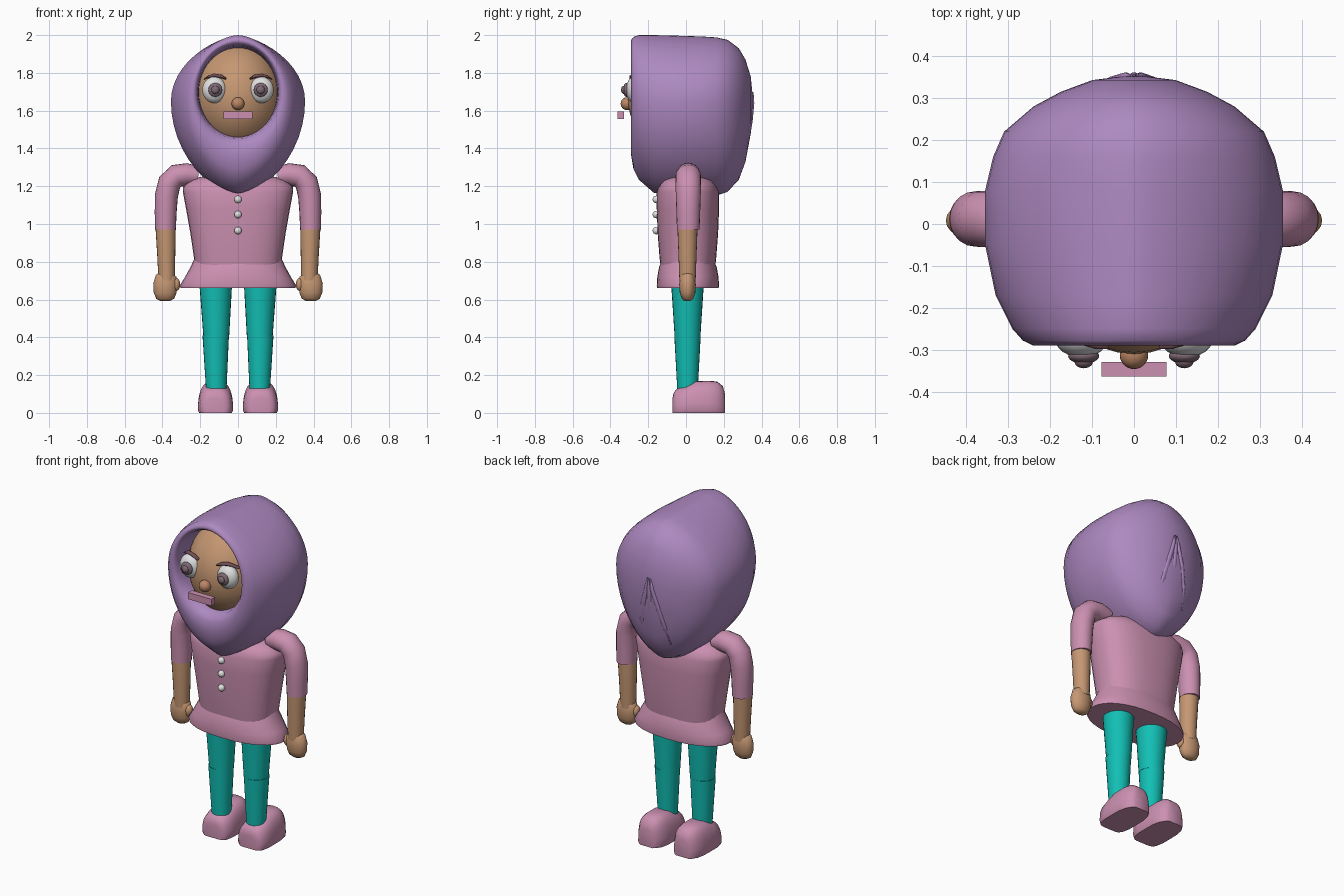
import bpy, bmesh, math
from mathutils import Vector

if "Cube" in bpy.data.objects:
    bpy.data.objects.remove(bpy.data.objects["Cube"])


def material(name, r, g, b):
    m = bpy.data.materials.new(name)
    m.use_nodes = True
    m.diffuse_color = (r, g, b, 1)
    m.node_tree.nodes["Principled BSDF"].inputs["Base Color"].default_value = (r, g, b, 1)
    return m


PURPLE = material("purple cloth", .42, .25, .53)
PINK = material("pink cloth", .60, .28, .44)
TEAL = material("teal leggings", .006, .52, .46)
SKIN = material("skin", .56, .31, .17)
NOSE = material("nose skin", .50, .24, .13)
WHITE = material("white", .75, .75, .75)
IRIS = material("mauve iris", .21, .14, .17)
BROW = material("dark brow", .17, .08, .09)


def finish(name, bm, mat, angle=50):
    bmesh.ops.recalc_face_normals(bm, faces=bm.faces)
    mesh = bpy.data.meshes.new(name)
    bm.to_mesh(mesh)
    bm.free()
    mesh.materials.append(mat)
    ob = bpy.data.objects.new(name, mesh)
    bpy.context.collection.objects.link(ob)
    bpy.ops.object.select_all(action='DESELECT')
    ob.select_set(True)
    bpy.context.view_layer.objects.active = ob
    bpy.ops.object.shade_smooth_by_angle(angle=math.radians(angle))
    return ob


def loft(name, rings, mat, start=True, end=True, angle=50):
    """Skin a list of point rings, with optional end caps."""
    bm = bmesh.new()
    loops = [[bm.verts.new(p) for p in ring] for ring in rings]
    for a, b in zip(loops, loops[1:]):
        for i in range(len(a)):
            j = (i + 1) % len(a)
            bm.faces.new((a[i], a[j], b[j], b[i]))
    if start:
        bm.faces.new(loops[0])
    if end:
        bm.faces.new(loops[-1])
    return finish(name, bm, mat, angle)


def ellipsoid(name, centre, radii, mat, seg=24):
    bm = bmesh.new()
    bmesh.ops.create_uvsphere(bm, u_segments=seg, v_segments=seg // 2, radius=1)
    bmesh.ops.scale(bm, vec=radii, verts=bm.verts)
    bmesh.ops.translate(bm, vec=centre, verts=bm.verts)
    return finish(name, bm, mat)


def spow(v, p):
    return math.copysign(abs(v) ** p, v)


def turn(n):
    return [2 * math.pi * i / n for i in range(n)]


def flat_ring(z, rx, ry, x=0, y=.01, p=1, n=32):
    return [Vector((x + rx * spow(math.cos(t), p), y + ry * spow(math.sin(t), p), z)) for t in turn(n)]


def tube(name, path, mat, n=20):
    """Round limb in the xz plane: path of (x, y, z, radius_x, radius_y)."""
    pts = [Vector(q[:3]) for q in path]
    rings = []
    for i, q in enumerate(path):
        d = (pts[min(i + 1, len(pts) - 1)] - pts[max(i - 1, 0)]).normalized()
        side = Vector((d.z, 0, -d.x))
        rings.append([pts[i] + side * q[3] * math.cos(t) + Vector((0, q[4] * math.sin(t), 0))
                      for t in turn(n)])
    return loft(name, rings, mat)


# Hood: egg sections from the rolled face opening to the back
def hood_ring(y, w, bottom, top, mid, p):
    ring = []
    for t in turn(48):
        s = math.sin(t)
        ring.append((w * spow(math.cos(t), p), y, mid + s * (top - mid if s > 0 else mid - bottom)))
    return ring


hood_sections = [
    (-.12, .205, 1.47, 1.93, 1.70, 1), (-.22, .21, 1.46, 1.94, 1.70, 1),
    (-.265, .216, 1.45, 1.948, 1.70, 1), (-.285, .225, 1.41, 1.96, 1.69, 1),
    (-.29, .24, 1.36, 1.975, 1.68, 1.05), (-.278, .265, 1.29, 1.99, 1.67, 1.15),
    (-.25, .29, 1.235, 2.0, 1.66, 1.2), (-.17, .33, 1.165, 2.0, 1.65, 1.3),
    (-.05, .355, 1.145, 1.997, 1.65, 1.3), (.08, .355, 1.145, 1.993, 1.65, 1.3),
    (.16, .336, 1.15, 1.988, 1.65, 1.25), (.22, .31, 1.17, 1.975, 1.65, 1.2),
    (.28, .24, 1.235, 1.93, 1.64, 1.15), (.315, .175, 1.33, 1.87, 1.64, 1.1),
    (.343, .10, 1.48, 1.78, 1.64, 1), (.352, .03, 1.59, 1.69, 1.64, 1)]
loft("hood", [hood_ring(*s) for s in hood_sections], PURPLE, start=False, angle=80)

# Gathered folds at the back of the hood
for x in (-.05, 0, .04):
    loft("hood_fold", [flat_ring(z, r, r * .8, x * k, y, n=12) for z, r, k, y in
                       ((1.70, .003, .2, .355), (1.64, .012, .4, .352), (1.54, .018, 1, .338),
                        (1.42, .016, 1.6, .318), (1.30, .004, 2, .285))], PURPLE, angle=80)

# Head and face
ellipsoid("head", (0, 0, 1.67), (.25, .31, .30), SKIN, 40)
ellipsoid("nose", (0, -.312, 1.637), (.034, .034, .034), NOSE)
bm = bmesh.new()
bmesh.ops.create_cube(bm, size=1)
bmesh.ops.scale(bm, vec=(.154, .035, .04), verts=bm.verts)
bmesh.ops.translate(bm, vec=(0, -.346, 1.576), verts=bm.verts)
finish("mouth", bm, PINK)

# Torso and flared tunic hem
loft("torso", [flat_ring(z, rx, ry, p=.8) for z, rx, ry in
               ((.70, .22, .135), (.82, .233, .15), (.95, .252, .16), (1.08, .275, .165),
                (1.17, .292, .165), (1.20, .29, .155), (1.23, .25, .14), (1.25, .20, .11))], PINK)
loft("tunic_hem", [flat_ring(z, rx, ry, p=.9) for z, rx, ry in
                   ((.662, .305, .163), (.675, .308, .165), (.72, .28, .162),
                    (.775, .25, .152), (.82, .23, .13))], PINK)
for z in (1.13, 1.05, .965):
    ellipsoid("button", (0, -.157, z), (.02, .02, .02), WHITE, 16)

for name, s in (("left", 1), ("right", -1)):
    # Eye and brow
    ellipsoid(name + "_eye", (s * .125, -.272, 1.71), (.064, .046, .07), WHITE)
    ellipsoid(name + "_iris", (s * .12, -.315, 1.71), (.037, .018, .037), IRIS)
    ellipsoid(name + "_pupil", (s * .12, -.328, 1.71), (.022, .016, .022), IRIS)
    tube(name + "_brow", [(s * x, y, z, r, .014) for x, y, z, r in
                          ((.062, -.285, 1.768, .005), (.09, -.285, 1.782, .009), (.125, -.275, 1.787, .010),
                           (.155, -.262, 1.78, .008), (.182, -.245, 1.765, .003))], BROW, 10)

    # Arm: sleeve, forearm, hand and thumb
    tube(name + "_sleeve", [(s * x, .012, z, r, r + .005) for x, z, r in
                            ((.21, 1.255, .05), (.27, 1.262, .06), (.325, 1.255, .062), (.362, 1.22, .062),
                             (.379, 1.15, .061), (.383, 1.06, .058), (.384, .97, .055))], PINK)
    tube(name + "_forearm", [(s * x, .008, z, r, r) for x, z, r in
                             ((.384, .985, .053), (.383, .97, .053), (.38, .84, .048), (.378, .70, .043))], SKIN)
    tube(name + "_hand", [(s * x, .008, z, rx, ry) for x, z, rx, ry in
                          ((.378, .74, .035, .03), (.38, .725, .055, .038), (.384, .68, .065, .044),
                           (.386, .635, .06, .041), (.385, .605, .048, .03), (.385, .592, .025, .015))], SKIN)
    ellipsoid(name + "_thumb", (s * .328, .004, .68), (.022, .025, .035), SKIN, 16)

    # Leg in two tapered lengths
    for part, top, bottom, r1, r2 in (("thigh", .69, .40, .087, .068), ("shin", .41, .12, .07, .054)):
        loft(f"{name}_{part}", [flat_ring(top, r1, r1, s * .118, .008, n=24),
                                flat_ring(bottom, r2, r2, s * .115, .008, n=24)], TEAL)

    # Shoe: flat-soled arched sections
    shoe = []
    for y, hw, h in ((-.071, .045, .08), (-.066, .065, .105), (-.05, .083, .127), (0, .093, .145),
                     (.05, .093, .168), (.12, .092, .170), (.165, .082, .166), (.195, .062, .142),
                     (.207, .045, .10)):
        arch = [(s * .119 + hw * spow(math.cos(t), .65), y, .012 + (h - .012) * spow(math.sin(t), .8))
                for t in [math.pi * i / 16 for i in range(17)]]
        shoe.append(arch + [(s * .119 - hw * .93, y, 0), (s * .119 + hw * .93, y, 0)])
    loft(name + "_shoe", shoe, PINK)
